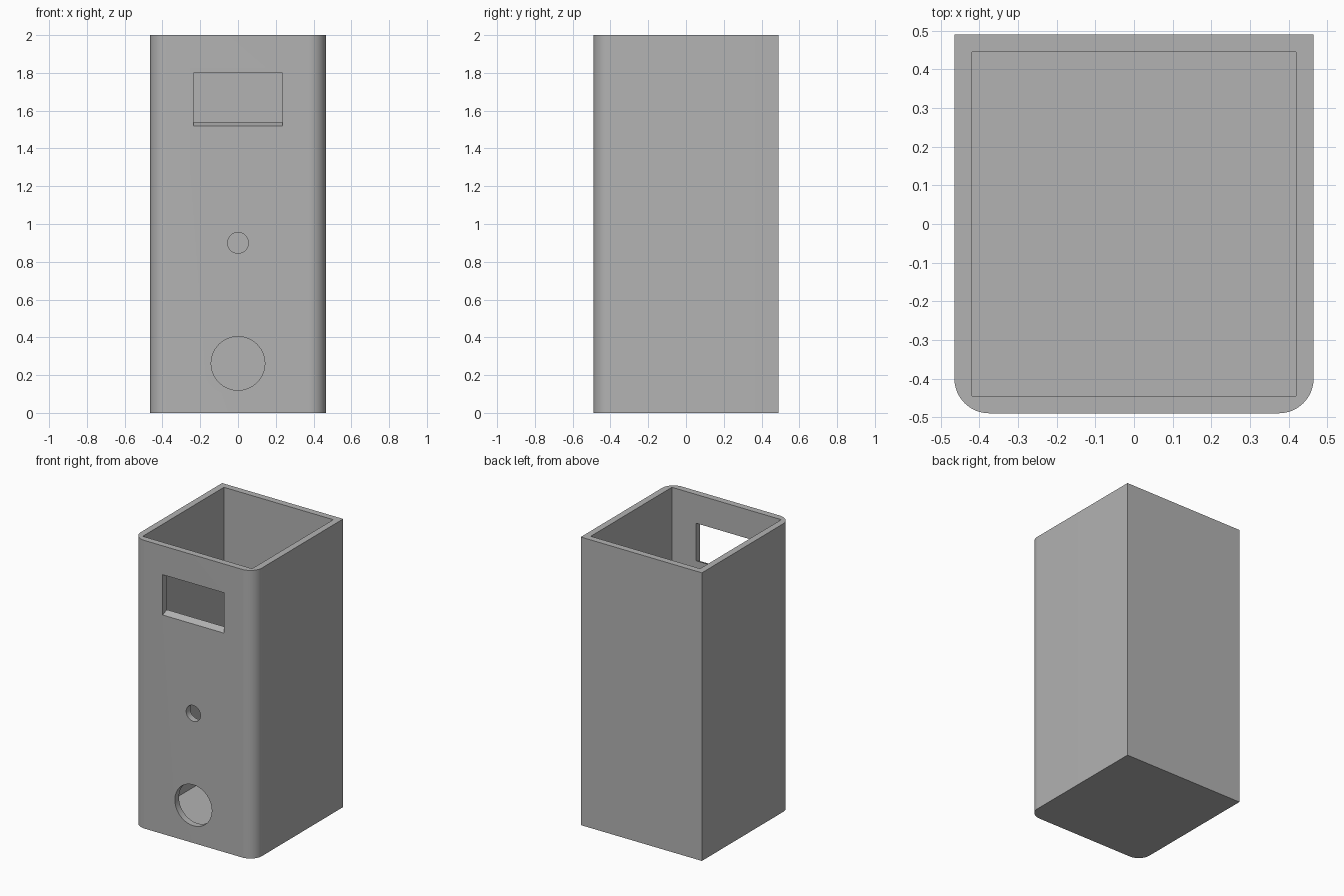
import bpy
import bmesh
import math
from mathutils import Matrix, Vector

default = bpy.data.objects.get("Cube")
if default:
    bpy.data.objects.remove(default, do_unlink=True)

HALF_X, HALF_Y, HEIGHT = 0.465, 0.49, 2.0
WALL, RADIUS = 0.045, 0.09

grey = bpy.data.materials.new("plain grey")
grey.use_nodes = True
colour = (0.45, 0.45, 0.45, 1.0)
grey.diffuse_color = colour
grey.node_tree.nodes["Principled BSDF"].inputs["Base Color"].default_value = colour


def prism(name, points, direction):
    """Extrude a closed outline of 3D points along a direction."""
    bm = bmesh.new()
    face = bm.faces.new([bm.verts.new(p) for p in points])
    extruded = bmesh.ops.extrude_face_region(bm, geom=[face])["geom"]
    moved = [v for v in extruded if isinstance(v, bmesh.types.BMVert)]
    bmesh.ops.translate(bm, verts=moved, vec=direction)
    bmesh.ops.recalc_face_normals(bm, faces=bm.faces)
    mesh = bpy.data.meshes.new(name)
    bm.to_mesh(mesh)
    bm.free()
    mesh.materials.append(grey)
    obj = bpy.data.objects.new(name, mesh)
    bpy.context.collection.objects.link(obj)
    return obj


def arc(cx, cy, r, start, end, steps):
    """Points along a circular arc, angles in degrees."""
    angles = [math.radians(start + (end - start) * i / steps) for i in range(steps + 1)]
    return [(cx + r * math.cos(a), cy + r * math.sin(a)) for a in angles]


def round_cutter(name, z, r):
    """Cylinder through the front wall."""
    ring = arc(0, z, r, 0, 360, 64)[:-1]
    return prism(name, [(x, -HALF_Y - 0.1, h) for x, h in ring], (0, 0.3, 0))


# Outer body: square back corners, rounded front corners
cx, cy = HALF_X - RADIUS, RADIUS - HALF_Y
outline = [(HALF_X, HALF_Y), (-HALF_X, HALF_Y)]
outline += arc(-cx, cy, RADIUS, 180, 270, 16) + arc(cx, cy, RADIUS, 270, 360, 16)
housing = prism("housing", [(x, y, 0) for x, y in outline], (0, 0, HEIGHT))

# Hollow interior, open at the top
ix, iy = HALF_X - WALL, HALF_Y - WALL
cavity = prism("cavity_cutter",
               [(ix, iy, WALL), (-ix, iy, WALL), (-ix, -iy, WALL), (ix, -iy, WALL)],
               (0, 0, HEIGHT))

# Window whose sill rises toward the inside
sill, rise, top, half = 1.52, 0.02, 1.80, 0.235
slope = rise / WALL
front, back = -HALF_Y - 0.02, -iy + 0.02
window = prism("window_cutter",
               [(-half, front, sill - 0.02 * slope), (-half, back, sill + rise + 0.02 * slope),
                (-half, back, top), (-half, front, top)],
               (2 * half, 0, 0))

# Round openings in the front
cutters = [cavity, window,
           round_cutter("small_hole_cutter", 0.90, 0.055),
           round_cutter("large_hole_cutter", 0.262, 0.142)]

bpy.ops.object.select_all(action="DESELECT")
housing.select_set(True)
bpy.context.view_layer.objects.active = housing
for cutter in cutters:
    cutter.hide_render = True
    cut = housing.modifiers.new(cutter.name, "BOOLEAN")
    cut.operation = "DIFFERENCE"
    cut.solver = "EXACT"
    cut.object = cutter
    bpy.ops.object.modifier_apply(modifier=cut.name)
    bpy.data.objects.remove(cutter, do_unlink=True)

# Smooth curves, crisp edges
bpy.ops.object.shade_smooth_by_angle(angle=math.radians(30))
